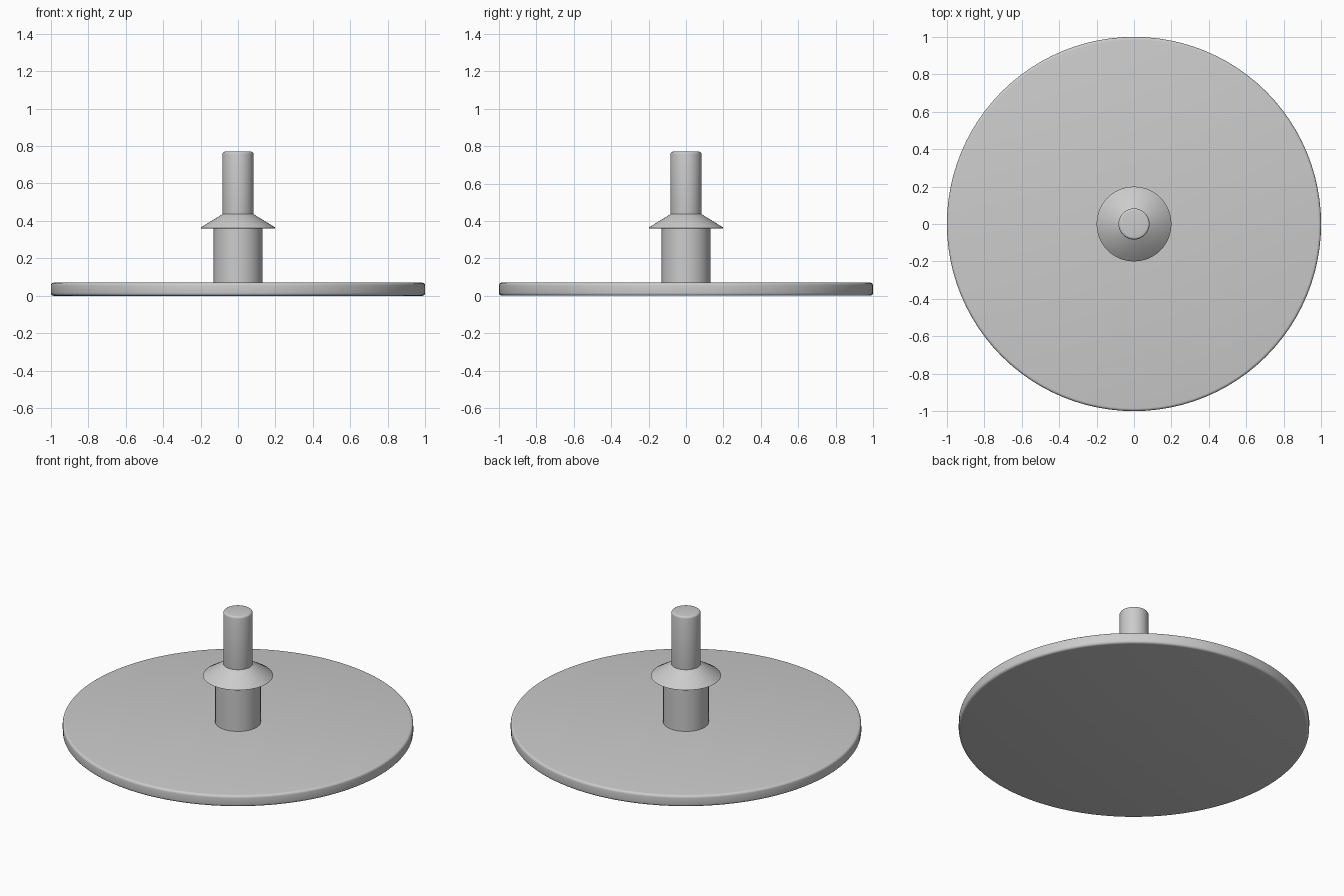
import bpy, bmesh, math

if "Cube" in bpy.data.objects:
    bpy.data.objects.remove(bpy.data.objects["Cube"])


def lathe(name, profile, sides):
    """Revolve (radius, z) points around the z axis; radius 0 closes an end."""
    bm = bmesh.new()
    verts = [bm.verts.new((r, 0, z)) for r, z in profile]
    edges = [bm.edges.new(pair) for pair in zip(verts, verts[1:])]
    bmesh.ops.spin(bm, geom=verts + edges, cent=(0, 0, 0), axis=(0, 0, 1),
                   angle=math.tau, steps=sides, use_merge=False)
    bmesh.ops.remove_doubles(bm, verts=bm.verts, dist=1e-5)
    bmesh.ops.recalc_face_normals(bm, faces=bm.faces)
    mesh = bpy.data.meshes.new(name)
    bm.to_mesh(mesh)
    bm.free()
    obj = bpy.data.objects.new(name, mesh)
    bpy.context.collection.objects.link(obj)
    bpy.ops.object.select_all(action='DESELECT')
    obj.select_set(True)
    bpy.context.view_layer.objects.active = obj
    bpy.ops.object.shade_smooth_by_angle(angle=math.radians(40))
    return obj


def rounded(radius, z0, z1, bevel, steps=4):
    """Profile of a cylinder with rounded rims."""
    arc = [(radius - bevel + bevel * math.cos(a), bevel * math.sin(a))
           for a in (math.pi / 2 * i / steps for i in range(steps + 1))]
    bottom = [(r, z0 + bevel - h) for r, h in reversed(arc)]
    top = [(r, z1 - bevel + h) for r, h in arc]
    return [(0, z0)] + bottom + top + [(0, z1)]


# Thin round base plate
lathe("base_plate", rounded(1.0, 0.0, 0.07, 0.015), 96)

# Thick lower post
lathe("lower_post", [(0, 0.06), (0.13, 0.06), (0.13, 0.365), (0, 0.365)], 48)

# Flared collar with a flat underside
lathe("collar", [(0, 0.36), (0.197, 0.36), (0.2, 0.362), (0.197, 0.366),
                 (0.088, 0.433), (0.078, 0.439), (0.066, 0.441), (0, 0.441)], 48)

# Slim upper pin
lathe("upper_pin", rounded(0.083, 0.40, 0.77, 0.013), 48)
